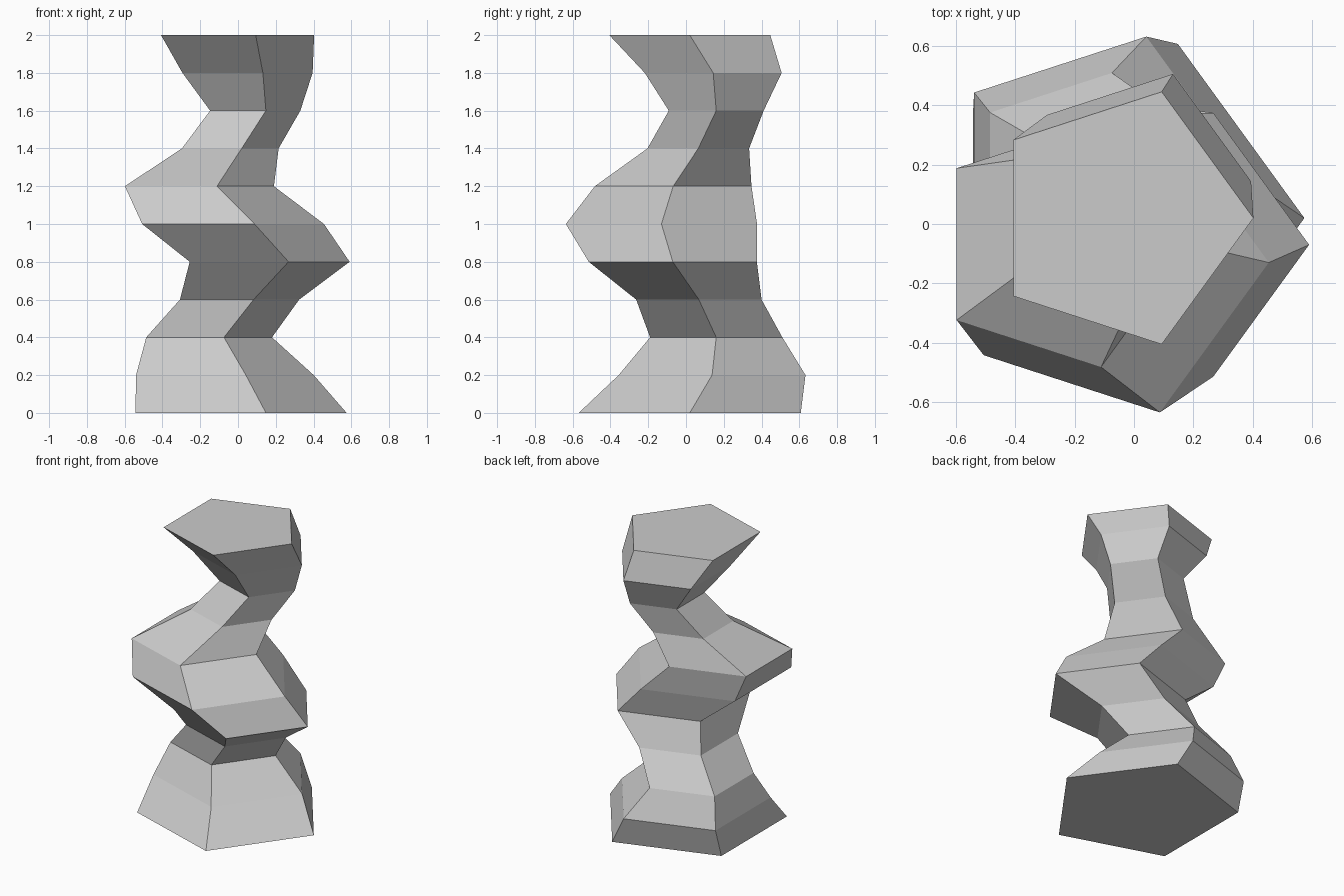
import bpy
import bmesh
from math import cos, sin, tau

cube = bpy.data.objects.get("Cube")
if cube:
    bpy.data.objects.remove(cube, do_unlink=True)

SIDES = 5
STEP = 0.2

# One ring per level: centre x, centre y, radius
RINGS = [
    (-0.043, 0.020, 0.618),
    (-0.119, 0.138, 0.520),
    (-0.188, 0.160, 0.368),
    (-0.025, 0.068, 0.349),
    (0.123, -0.070, 0.468),
    (-0.077, -0.130, 0.532),
    (-0.246, -0.068, 0.436),
    (-0.068, 0.065, 0.283),
    (0.066, 0.160, 0.264),
    (0.014, 0.144, 0.381),
    (-0.045, 0.020, 0.448),
]

# Plain light grey
grey = bpy.data.materials.new("light grey")
grey.use_nodes = True
colour = (0.6, 0.6, 0.6, 1.0)
grey.diffuse_color = colour
grey.node_tree.nodes["Principled BSDF"].inputs["Base Color"].default_value = colour


def add_ring(bm, cx, cy, radius, z):
    angles = [tau * i / SIDES for i in range(SIDES)]
    return [bm.verts.new((cx + radius * cos(a), cy + radius * sin(a), z)) for a in angles]


# Twisting column: offset pentagons lofted upward and capped
bm = bmesh.new()
rings = [add_ring(bm, *ring, STEP * level) for level, ring in enumerate(RINGS)]
for low, high in zip(rings, rings[1:]):
    for i in range(SIDES):
        j = (i + 1) % SIDES
        bm.faces.new((low[i], low[j], high[j], high[i]))
bm.faces.new(rings[0][::-1])
bm.faces.new(rings[-1])
bmesh.ops.recalc_face_normals(bm, faces=bm.faces)

mesh = bpy.data.meshes.new("pentagonal_column")
bm.to_mesh(mesh)
bm.free()
mesh.materials.append(grey)
column = bpy.data.objects.new("pentagonal_column", mesh)
bpy.context.collection.objects.link(column)
